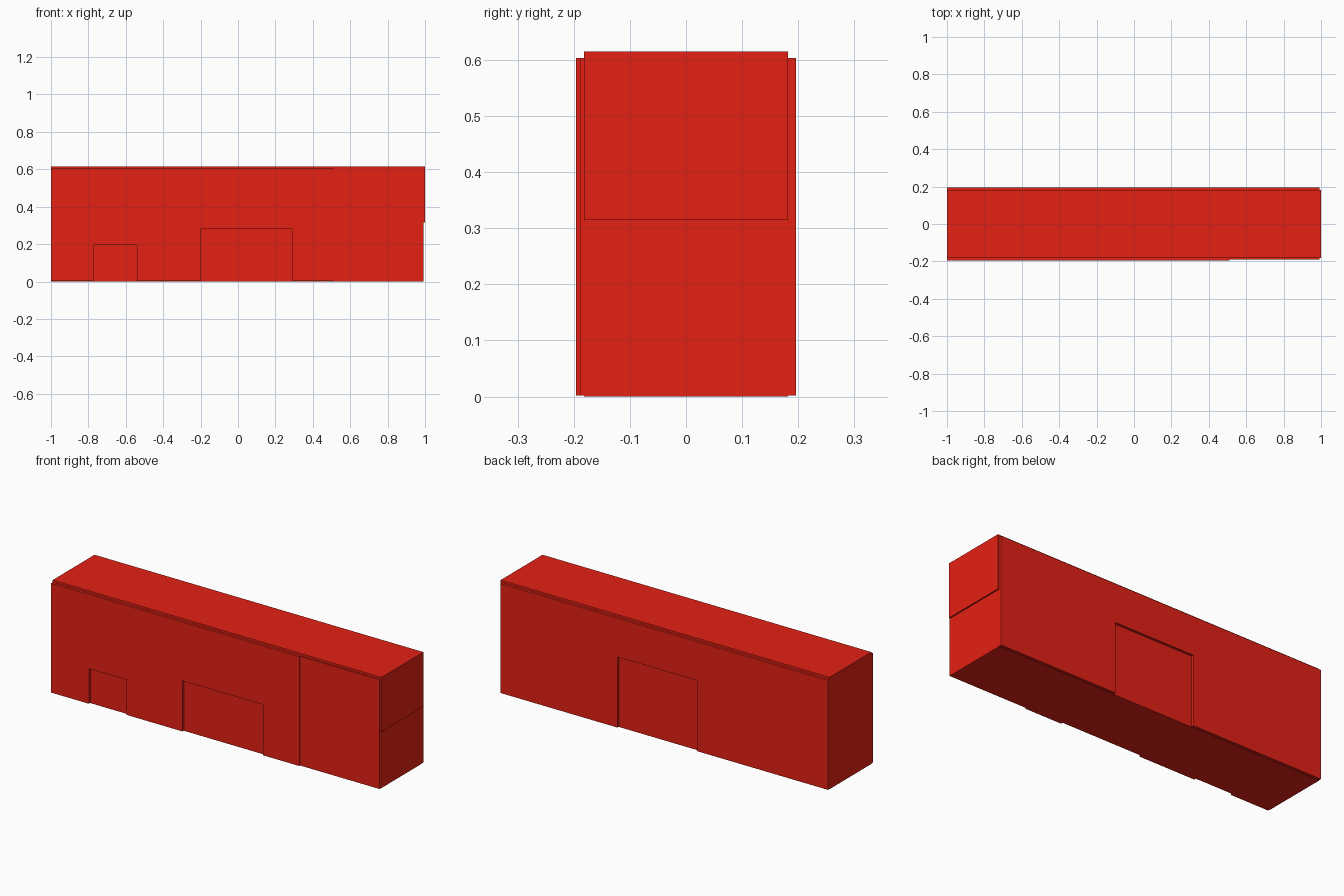
import bpy, bmesh

if "Cube" in bpy.data.objects:
    bpy.data.objects.remove(bpy.data.objects["Cube"])

red = bpy.data.materials.new("red_paint")
red.diffuse_color = (0.78, 0.015, 0.007, 1)
red.use_nodes = True
red.node_tree.nodes["Principled BSDF"].inputs["Base Color"].default_value = red.diffuse_color


def extrude_profile(name, pts, y0, y1):
    """Extrude an x-z outline from y0 to y1."""
    bm = bmesh.new()
    face = bm.faces.new([bm.verts.new((x, y0, z)) for x, z in pts])
    ext = bmesh.ops.extrude_face_region(bm, geom=[face])
    verts = [g for g in ext["geom"] if isinstance(g, bmesh.types.BMVert)]
    bmesh.ops.translate(bm, verts=verts, vec=(0, y1 - y0, 0))
    bmesh.ops.recalc_face_normals(bm, faces=bm.faces)
    me = bpy.data.meshes.new(name)
    bm.to_mesh(me)
    bm.free()
    me.materials.append(red)
    ob = bpy.data.objects.new(name, me)
    bpy.context.collection.objects.link(ob)
    return ob


def wall(name, x0, x1, y0, y1, top, openings=()):
    """Thin wall with rectangular door openings (left, right, height)."""
    base = 0.002
    pts = [(x0, base)]
    for a, b, h in openings:
        pts += [(a, base), (a, h), (b, h), (b, base)]
    pts += [(x1, base), (x1, top), (x0, top)]
    return extrude_profile(name, pts, y0, y1)


# Core building, with the upper right end standing slightly proud
extrude_profile("building_core", [(-1, 0), (0.992, 0), (0.992, 0.315), (1, 0.315),
                                  (1, 0.615), (-1, 0.615)], -0.182, 0.182)

# Front walls: main wall with two door recesses, thinner wall at the right
wall("front_wall", -1, 0.51, -0.196, -0.182, 0.603,
     [(-0.77, -0.54, 0.195), (-0.20, 0.29, 0.28)])
wall("front_right_wall", 0.51, 0.992, -0.189, -0.182, 0.603)

# Back wall with one tall door recess
wall("back_wall", -1, 0.992, 0.182, 0.196, 0.603, [(-0.205, 0.28, 0.39)])
